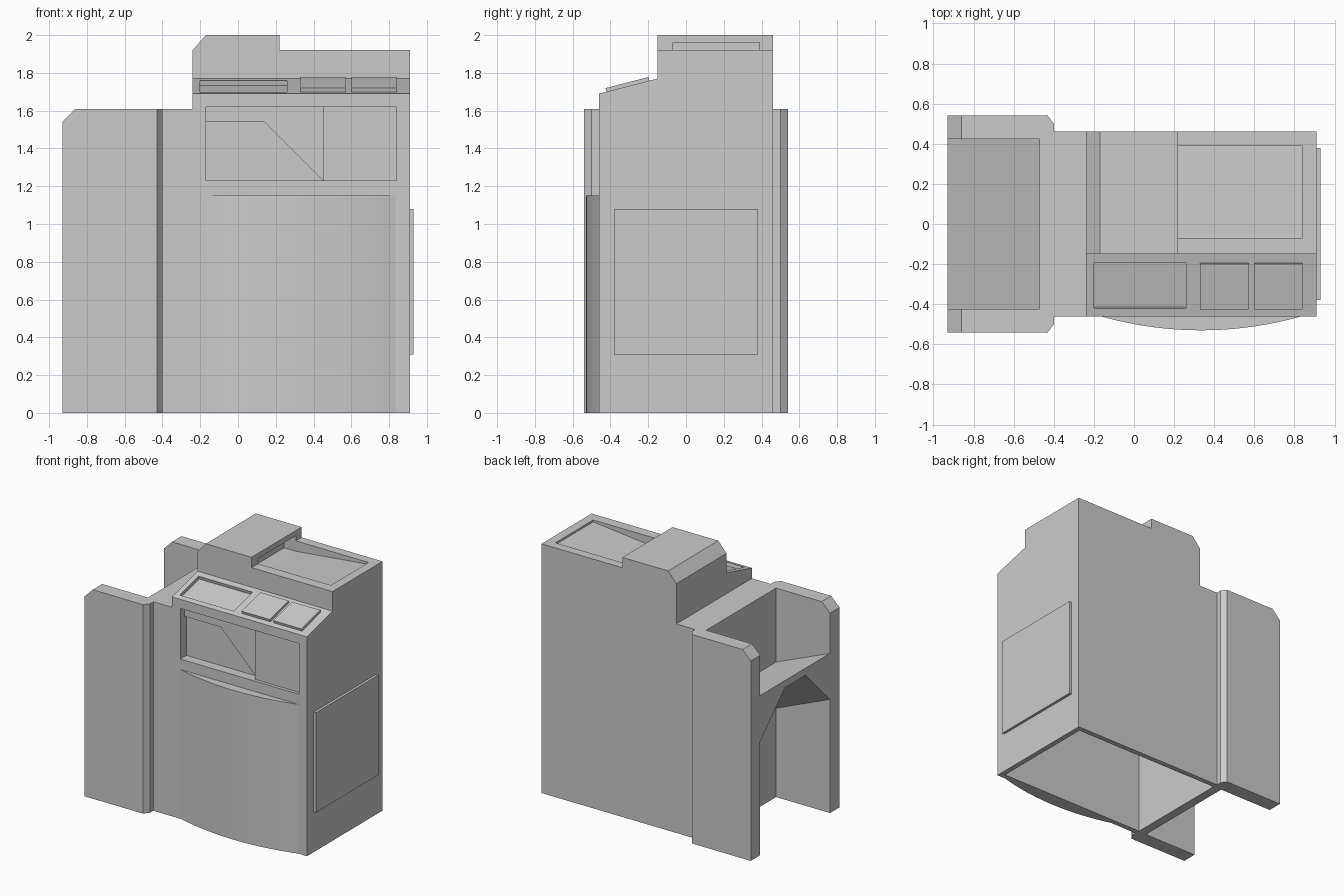
import bpy, bmesh, math
from mathutils import Vector

cube = bpy.data.objects.get("Cube")
if cube:
    bpy.data.objects.remove(cube, do_unlink=True)

grey = bpy.data.materials.new("light_grey")
grey.use_nodes = True
COLOUR = (0.6, 0.6, 0.6, 1)
grey.diffuse_color = COLOUR
grey.node_tree.nodes["Principled BSDF"].inputs["Base Color"].default_value = COLOUR


def prism(name, axis, outline, low, high, edit=None):
    """Extrude a flat outline along an axis; edit(bm) may adjust it."""
    i = "xyz".index(axis)

    def place(point, depth):
        co = list(point)
        co.insert(i, depth)
        return co

    bm = bmesh.new()
    a = [bm.verts.new(place(p, low)) for p in outline]
    b = [bm.verts.new(place(p, high)) for p in outline]
    bm.faces.new(a)
    bm.faces.new(b)
    for k in range(len(a)):
        n = (k + 1) % len(a)
        bm.faces.new((a[k], a[n], b[n], b[k]))
    if edit:
        edit(bm)
    bmesh.ops.recalc_face_normals(bm, faces=bm.faces)
    mesh = bpy.data.meshes.new(name)
    bm.to_mesh(mesh)
    bm.free()
    mesh.materials.append(grey)
    obj = bpy.data.objects.new(name, mesh)
    bpy.context.collection.objects.link(obj)
    return obj


def rect(u0, u1, v0, v1):
    return [(u0, v0), (u1, v0), (u1, v1), (u0, v1)]


def cut(target, cutter):
    cutter.hide_render = True
    mod = target.modifiers.new("cut", "BOOLEAN")
    mod.operation = "DIFFERENCE"
    mod.solver = "EXACT"
    mod.object = cutter
    bpy.context.view_layer.objects.active = target
    bpy.ops.object.modifier_apply(modifier=mod.name)
    bpy.data.objects.remove(cutter, do_unlink=True)


# Main cabinet: front silhouette, then cut the sloped console step
body = prism("cabinet_body", "y", [
    (-.47, 0), (.91, 0), (.91, 1.92), (.22, 1.92), (.22, 2), (-.17, 2),
    (-.24, 1.92), (-.24, 1.61), (-.47, 1.61)], -.46, .46)
FRONT = Vector((-.46, 1.69))
BACK = Vector((-.15, 1.77))
along = (BACK - FRONT).normalized()
up = Vector((-along.y, along.x))
cut(body, prism("console_cutter", "x",
                [FRONT - along * .1, BACK, (-.15, 2.2), (-.6, 2.2)], -.3, 1))

# Open underside
cut(body, prism("underside_cutter", "z", rect(-.4, .87, -.42, .42), -.1, 1.15))

# Stepped display recess on the front
for depth, outline in (
        (.025, rect(-.17, .84, 1.23, 1.62)),
        (.05, rect(-.17, .45, 1.23, 1.62)),
        (.075, [(-.17, 1.23), (.45, 1.23), (.14, 1.54), (-.17, 1.54)])):
    cut(body, prism("display_cutter", "y", outline, -.6, -.46 + depth))

# Sloping output tray that runs into a slot in the tower
cut(body, prism("tray_cutter", "y", [
    (.84, 1.905), (.84, 1.96), (.12, 1.96), (.12, 1.84), (.22, 1.84)], -.07, .39))


def console_slab(name, x0, x1, low, high):
    """Slab lying on the console slope, between two heights above it."""
    s0, s1 = .04, .275
    pts = [FRONT + along * s + up * h
           for s, h in ((s0, low), (s1, low), (s1, high), (s0, high))]
    return prism(name, "x", pts, x0, x1)


# Console: one sunken screen and two raised keypads
cut(body, console_slab("screen_cutter", -.2, .26, -.025, .1))
console_slab("keypad_inner", .33, .57, -.01, .02)
console_slab("keypad_outer", .6, .84, -.01, .02)

# Bowed front door
STEPS = 24
HALF, RISE = .5, .07
radius = (HALF ** 2 + RISE ** 2) / (2 * RISE)
spread = math.asin(HALF / radius)
arc = []
for k in range(STEPS + 1):
    t = spread * (2 * k / STEPS - 1)
    arc.append((.335 + radius * math.sin(t),
                -.46 + radius - RISE - radius * math.cos(t)))
door = prism("bowed_front_door", "z", arc, 0, 1.15)
bpy.context.view_layer.objects.active = door
door.select_set(True)
bpy.ops.object.shade_smooth_by_angle(angle=math.radians(30))
door.select_set(False)

# Access panel on the side
prism("side_access_panel", "x", rect(-.38, .38, .31, 1.08), .9, .93)


# Two upright wings with a clipped top corner
def clip_corner(bm):
    edges = [e for e in bm.edges
             if all(v.co.x < -.92 and v.co.z > 1.6 for v in e.verts)]
    bmesh.ops.bevel(bm, geom=edges, offset=.07, segments=1, affect="EDGES")


for name, side in (("front_wing", -1), ("back_wing", 1)):
    prism(name, "z", [(x, y * side) for x, y in (
        (-.93, .425), (-.93, .54), (-.43, .54), (-.4, .5), (-.4, .425))],
        0, 1.61, clip_corner)


# Sloping shelf with an arched underside between the wings
def tilt(bm):
    for v in bm.verts:
        if v.co.x > -.6:
            v.co.z -= .19


prism("sloping_shelf", "x", [
    (-.43, 1.23), (.43, 1.23), (.43, .87), (.125, 1.175),
    (-.125, 1.175), (-.43, .87)], -.93, -.47, tilt)
